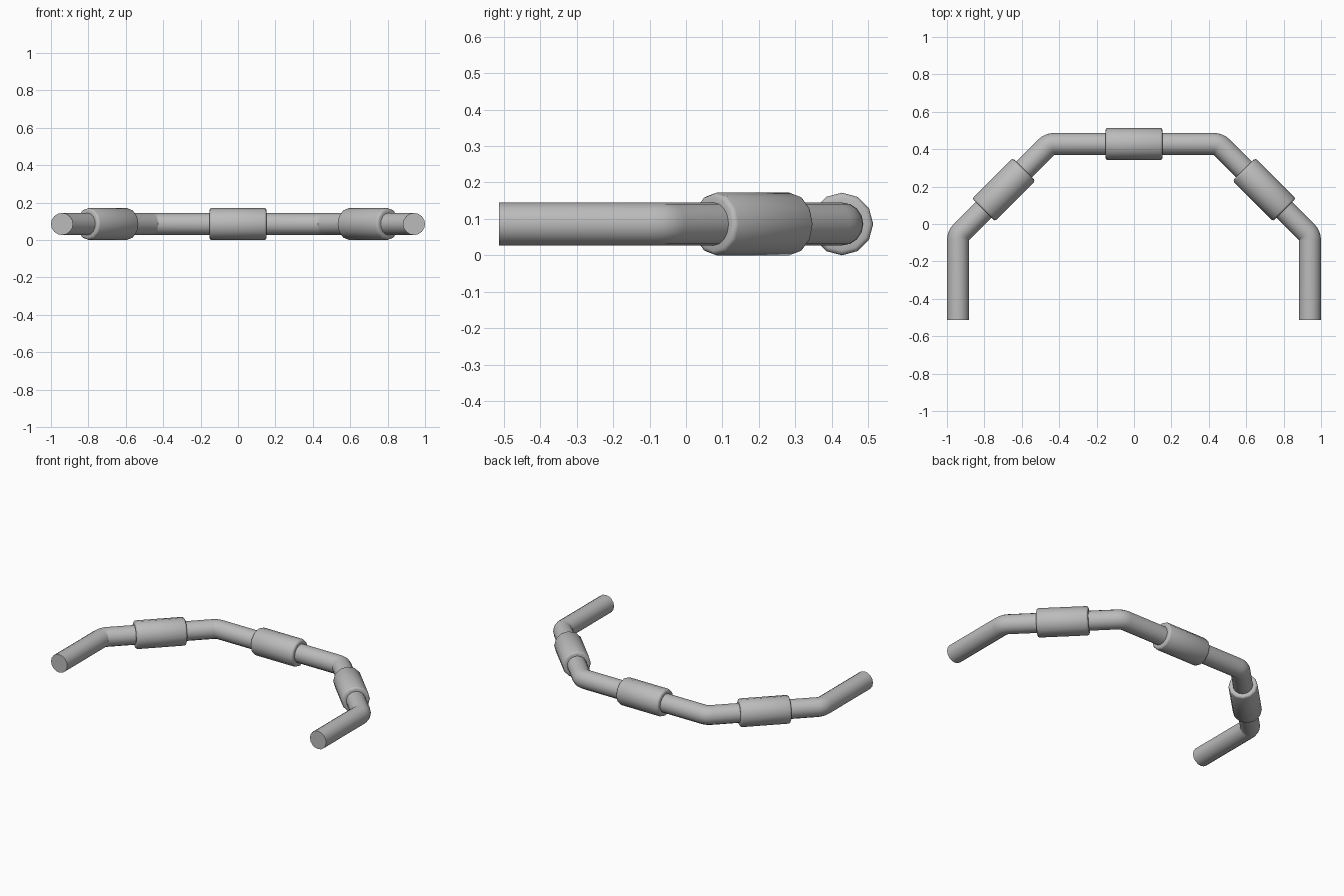
import bpy, bmesh
from math import cos, sin, pi, radians, tan
from mathutils import Vector

cube = bpy.data.objects.get("Cube")
if cube:
    bpy.data.objects.remove(cube)

TUBE_R, SLEEVE_R = 0.059, 0.086
HALF_W, BACK_Y, FRONT_Y = 0.941, 0.428, -0.513
CORNER_X, CORNER_Y = 0.452, -0.061
Z = SLEEVE_R

grey = bpy.data.materials.new("satin grey")
grey.use_nodes = True
colour = (0.5, 0.5, 0.5, 1)
grey.diffuse_color = colour
grey.node_tree.nodes["Principled BSDF"].inputs["Base Color"].default_value = colour


def sweep(name, rings, sides):
    """Skin circles given as (centre, heading in the xy plane, radius)."""
    bm = bmesh.new()
    loops = []
    for centre, heading, radius in rings:
        across = Vector((sin(heading), -cos(heading), 0))
        loops.append([bm.verts.new(centre + radius * (across * cos(a) + Vector((0, 0, sin(a)))))
                      for a in (2 * pi * i / sides for i in range(sides))])
    for a, b in zip(loops, loops[1:]):
        for i in range(sides):
            j = (i + 1) % sides
            bm.faces.new((a[i], a[j], b[j], b[i]))
    bm.faces.new(loops[0])
    bm.faces.new(loops[-1])
    bmesh.ops.recalc_face_normals(bm, faces=bm.faces)
    mesh = bpy.data.meshes.new(name)
    bm.to_mesh(mesh)
    bm.free()
    mesh.materials.append(grey)
    obj = bpy.data.objects.new(name, mesh)
    bpy.context.collection.objects.link(obj)
    bpy.ops.object.select_all(action='DESELECT')
    obj.select_set(True)
    bpy.context.view_layer.objects.active = obj
    bpy.ops.object.shade_smooth_by_angle(angle=radians(50))
    return obj


# Bent tube: straight runs joined by tight 45 degree bends
path = [Vector(p) for p in ((HALF_W, FRONT_Y, Z), (HALF_W, CORNER_Y, Z), (CORNER_X, BACK_Y, Z),
                            (-CORNER_X, BACK_Y, Z), (-HALF_W, CORNER_Y, Z), (-HALF_W, FRONT_Y, Z))]
BEND_R, STEPS = 0.062, 4
rings = [(path[0], pi / 2, TUBE_R)]
for k, corner in enumerate(path[1:-1]):
    start = pi / 2 + k * pi / 4
    forward = Vector((cos(start), sin(start), 0))
    inward = Vector((-sin(start), cos(start), 0))
    pivot = corner - forward * BEND_R * tan(pi / 8) + inward * BEND_R
    for s in range(STEPS + 1):
        h = start + s / STEPS * pi / 4
        rings.append((pivot + BEND_R * Vector((sin(h), -cos(h), 0)), h, TUBE_R))
rings.append((path[-1], 3 * pi / 2, TUBE_R))
sweep("bent_tube", rings, 16)

# Sleeves with softened ends on the three rear runs
HALF_L, SOFT = 0.153, 0.012
profile = [(-HALF_L, TUBE_R - 0.004), (-HALF_L, SLEEVE_R - SOFT),
           (-HALF_L + SOFT * 0.3, SLEEVE_R - SOFT * 0.3), (-HALF_L + SOFT, SLEEVE_R)]
profile += [(-d, r) for d, r in reversed(profile)]
for k, name in enumerate(("left_sleeve", "middle_sleeve", "right_sleeve")):
    a, b = path[k + 1], path[k + 2]
    axis = (b - a).normalized()
    heading = (k + 3) * pi / 4
    sweep(name, [((a + b) / 2 + axis * d, heading, r) for d, r in profile], 12)
